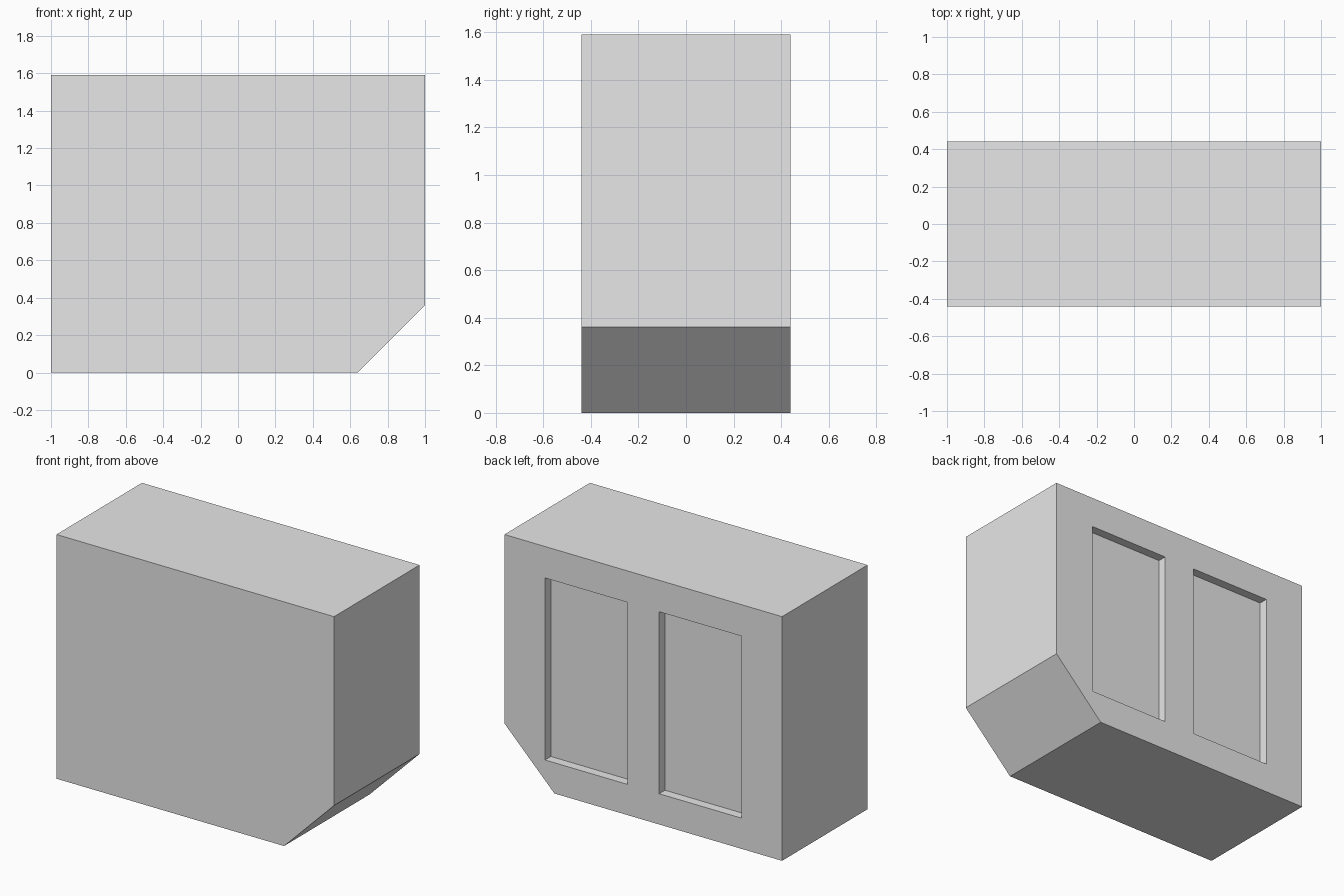
import bpy
import bmesh

cube = bpy.data.objects.get("Cube")
if cube:
    bpy.data.objects.remove(cube, do_unlink=True)

HALF_DEPTH = 0.44
RECESS_DEPTH = 0.06

grey = bpy.data.materials.new("light_grey")
grey.use_nodes = True
colour = (0.8, 0.8, 0.8, 1)
grey.diffuse_color = colour
grey.node_tree.nodes["Principled BSDF"].inputs["Base Color"].default_value = colour


def prism(name, profile, y_front, y_back):
    """Extrude an x-z outline along y."""
    bm = bmesh.new()
    face = bm.faces.new([bm.verts.new((x, y_front, z)) for x, z in profile])
    extruded = bmesh.ops.extrude_face_region(bm, geom=[face])["geom"]
    verts = [v for v in extruded if isinstance(v, bmesh.types.BMVert)]
    bmesh.ops.translate(bm, verts=verts, vec=(0, y_back - y_front, 0))
    bmesh.ops.recalc_face_normals(bm, faces=bm.faces)
    mesh = bpy.data.meshes.new(name)
    bm.to_mesh(mesh)
    bm.free()
    mesh.materials.append(grey)
    obj = bpy.data.objects.new(name, mesh)
    bpy.context.collection.objects.link(obj)
    return obj


# Solid block with one chamfered lower edge
block = prism("block_body",
              [(-1, 0), (0.64, 0), (1, 0.36), (1, 1.59), (-1, 1.59)],
              -HALF_DEPTH, HALF_DEPTH)

# Two mirrored rectangular recesses in the back
for side, label in ((1, "left"), (-1, "right")):
    inner, outer, low, high = 0.115 * side, 0.708 * side, 0.2, 1.385
    cutter = prism(f"{label}_recess_cutter",
                   [(inner, low), (outer, low), (outer, high), (inner, high)],
                   HALF_DEPTH - RECESS_DEPTH, HALF_DEPTH + 0.1)
    cutter.hide_render = True
    cutter.hide_viewport = True
    cut = block.modifiers.new(f"{label}_recess", "BOOLEAN")
    cut.operation = "DIFFERENCE"
    cut.solver = "EXACT"
    cut.object = cutter
